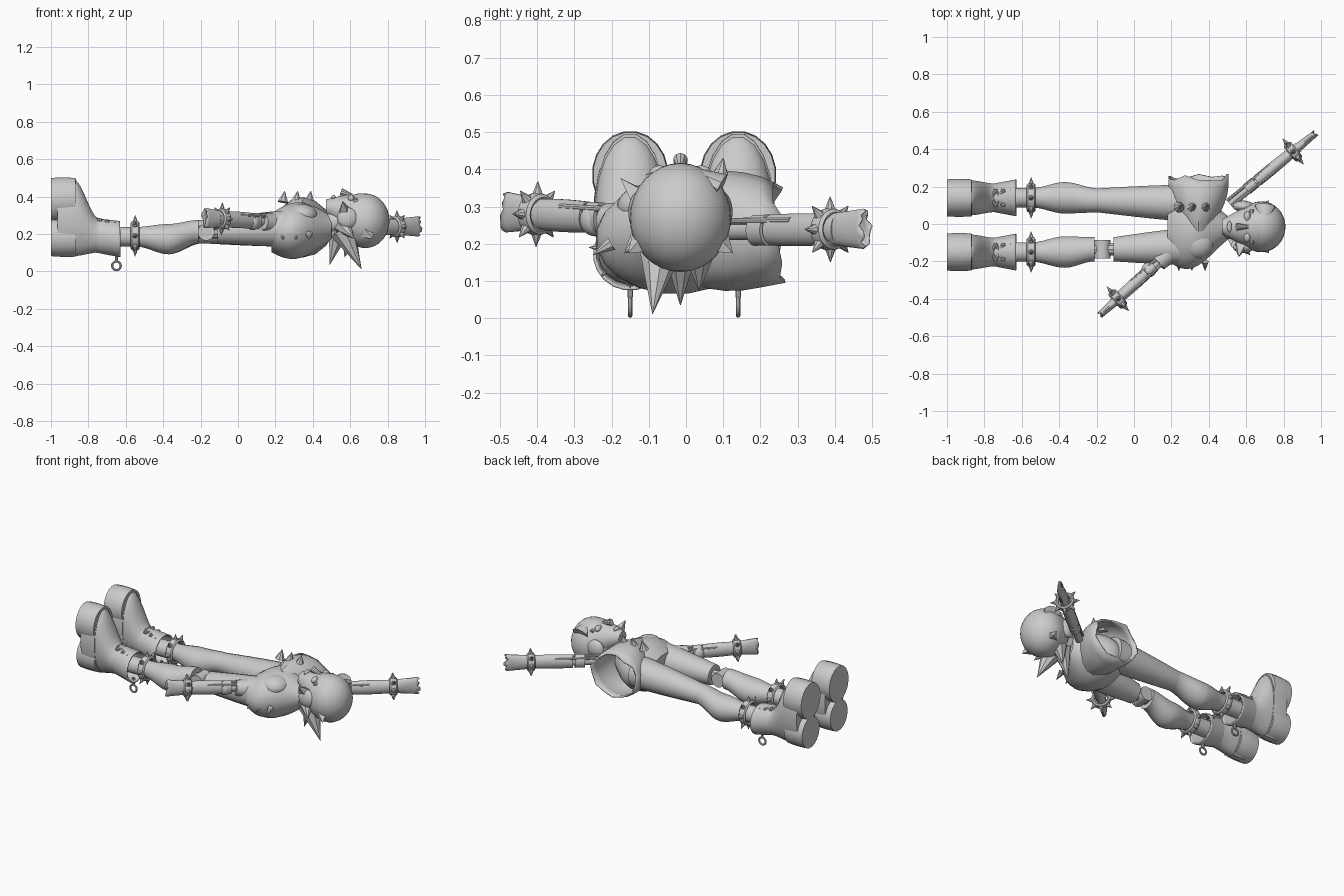
import bpy, bmesh, random
from math import sin, cos, pi, tau
from mathutils import Vector, Matrix

random.seed(4)
if "Cube" in bpy.data.objects:
    bpy.data.objects.remove(bpy.data.objects["Cube"])

colour = (.6, .6, .6, 1)
grey = bpy.data.materials.new("plain_grey")
grey.use_nodes = True
grey.diffuse_color = colour
grey.node_tree.nodes["Principled BSDF"].inputs["Base Color"].default_value = colour
parts = []
world = Matrix()


def finish(name, bm, matrix, wall=0):
    bmesh.ops.recalc_face_normals(bm, faces=bm.faces)
    mesh = bpy.data.meshes.new(name)
    bm.to_mesh(mesh)
    bm.free()
    mesh.materials.append(grey)
    part = bpy.data.objects.new(name, mesh)
    part.matrix_world = matrix
    bpy.context.collection.objects.link(part)
    if wall:
        part.modifiers.new("wall", "SOLIDIFY").thickness = wall
    parts.append(part)


def aim(start, end):
    # frame whose local x runs from start to end
    start, end = Vector(start), Vector(end)
    turn = (end - start).to_track_quat('X', 'Z')
    return Matrix.Translation(start) @ turn.to_matrix().to_4x4()


def tube(name, start, end, start_size, end_size, bulge=0, matrix=world,
         sides=20, steps=10, ease=False, torn=0, wall=0):
    # elliptical sections across local x; sizes are half width and half height
    start, end = Vector(start), Vector(end)
    start_size, end_size = Vector(start_size), Vector(end_size)
    bm = bmesh.new()
    rings = []
    for step in range(steps + 1):
        t = step / steps
        blend = t * t * (3 - 2 * t) if ease else t
        centre = start.lerp(end, blend)
        centre.x = start.x + (end.x - start.x) * t
        size = start_size.lerp(end_size, blend) * (1 + bulge * sin(pi * t))
        ring = []
        for side in range(sides):
            angle = tau * (side + .5) / sides
            tear = random.uniform(-torn, torn) if step == steps else 0
            ring.append(bm.verts.new(centre + Vector((tear, size.x * cos(angle), size.y * sin(angle)))))
        rings.append(ring)
    for near, far in zip(rings, rings[1:]):
        for side in range(sides):
            after = (side + 1) % sides
            bm.faces.new((near[side], near[after], far[after], far[side]))
    bm.faces.new(rings[0])
    if not wall:
        bm.faces.new(rings[-1])
    finish(name, bm, matrix, wall)


def rod(name, start, end, radius, tip=None, sides=10, flat=1):
    # straight round bar, tapered when a tip radius is given
    tip = radius if tip is None else tip
    length = (Vector(end) - Vector(start)).length
    tube(name, (0, 0, 0), (length, 0, 0), (radius * flat, radius), (tip * flat, tip),
         matrix=aim(start, end), sides=sides, steps=1)


def spike(name, root, tip, radius, sides=8):
    rod(name, root, tip, radius, .001, sides)


def ball(name, centre, size):
    bm = bmesh.new()
    bmesh.ops.create_uvsphere(bm, u_segments=32, v_segments=16, radius=1)
    finish(name, bm, Matrix.Translation(centre) @ Matrix.Diagonal((*size, 1)))


def hoop(name, matrix, radius, thick, stretch=1, count=28, sides=8):
    # ring around local x
    bm = bmesh.new()
    grid = []
    for step in range(count):
        turn = tau * step / count
        row = []
        for side in range(sides):
            angle = tau * side / sides
            reach = radius + thick * cos(angle)
            row.append(bm.verts.new((thick * stretch * sin(angle), reach * cos(turn), reach * sin(turn))))
        grid.append(row)
    for step, row in enumerate(grid):
        ahead = grid[(step + 1) % count]
        for side in range(sides):
            after = (side + 1) % sides
            bm.faces.new((row[side], ahead[side], ahead[after], row[after]))
    finish(name, bm, matrix)


def spiked_band(name, matrix, radius, studs=8):
    hoop(name, matrix, radius, .012, stretch=2)
    for stud in range(studs):
        turn = tau * stud / studs
        out = Vector((0, cos(turn), sin(turn)))
        spike(name + "_spike", matrix @ (out * radius), matrix @ (out * (radius + .042)), .018)


# Legs, the right one broken at a pinned knee
hip_size, knee_size, calf_size, ankle_size = (.1, .1), (.065, .063), (.085, .082), (.052, .052)
for side, y in (("left", .14), ("right", -.15)):
    knee = y * .9
    gap = .04 if side == "right" else 0
    tube(side + "_ankle", (-.7, y, .185), (-.55, y, .185), ankle_size, ankle_size)
    tube(side + "_lower_calf", (-.55, y, .185), (-.37, y, .172), ankle_size, calf_size, ease=True)
    tube(side + "_upper_calf", (-.37, y, .172), (-.19 - gap / 2, knee, .212), calf_size, knee_size, ease=True)
    tube(side + "_thigh", (-.19 + 2 * gap, knee, .212), (.27, .8 * y, .23), knee_size, hip_size, .03)
    if gap:
        rod("right_knee_pin", (-.17, knee - .05, .21), (-.17, knee + .05, .21), .045, sides=20)
        rod("right_knee_core", (-.25, knee, .21), (-.1, knee, .21), .035)

    # Boot with flared cuff, laces and a two-lobed sole
    tube(side + "_boot_welt", (-.965, y, .287), (-.865, y, .287), (.097, .21), (.097, .21), .02)
    tube(side + "_boot_foot", (-.88, y, .287), (-.74, y, .19), (.095, .208), (.077, .09), ease=True)
    tube(side + "_boot_cuff", (-.76, y, .192), (-.63, y, .172), (.075, .093), (.1, .098), wall=.008)
    tube(side + "_toe_tread", (-1, y, .385), (-.87, y, .385), (.1, .115), (.1, .115), .03)
    tube(side + "_heel_tread", (-1, y, .18), (-.87, y, .18), (.09, .1), (.09, .1), .03)
    for row in range(3):
        x, z = -.78 + row * .04, .285 - row * .01
        for sign in (-1, 1):
            rod(side + "_boot_lace", (x, y - sign * .045, z), (x + .04, y + sign * .045, z - .01), .009)
    rod(side + "_boot_loop", (-.65, y, .1), (-.65, y, .055), .008)
    hoop(side + "_pull_ring", aim((-.65, y, .03), (-.65, 1, .03)), .023, .006)
    spiked_band(side + "_ankle_band", Matrix.Translation((-.55, y, .19)), .068)

# Torso and neck
tube("torso", (.18, -.03, .205), (.5, -.02, .235), (.165, .105), (.065, .065), .75)
tube("neck", (.46, -.02, .25), (.58, -.02, .28), (.06, .06), (.06, .06))
ball("right_chest", (.34, -.1, .3), (.085, .085, .06))
for x in (.24, .31, .38):
    spike("side_spike", (x, -.2, .2), (x, -.25, .17), .02)
    spike("shell_spike", (x, .09, .37), (x + .01, .1, .43), .03)

# Torn shell open to the left, with its inner core
shell = aim((.345, 0, .24), (.345, 1, .24))
tube("side_shell", (-.04, 0, 0), (.25, 0, -.01), (.065, .13), (.165, .135), .22, shell,
     sides=14, steps=6, torn=.018, wall=.01)
tube("shell_core", (0, 0, 0), (.13, 0, 0), (.08, .09), (.03, .04), .1, shell)

# Head and hair cap, placed around the head centre
head = Vector((.66, -.015, .275))


def on_head(x, y, z):
    return head + Vector((x, y, z))


ball("head", head, (.14, .13, .142))
ball("hair_cap", on_head(.02, 0, -.005), (.13, .136, .146))
tube("jaw", on_head(-.19, 0, .07), on_head(0, 0, .01), (.04, .04), (.12, .12), .15)
rod("nose", on_head(-.05, 0, .13), on_head(-.11, 0, .15), .01, .02)
ball("lips", on_head(-.15, 0, .12), (.012, .03, .012))
spike("side_horn", on_head(-.09, -.1, .04), on_head(-.1, -.16, .1), .04, 4)
rod("fringe", on_head(.04, .11, .08), on_head(.03, 0, .135), .035, .002, flat=1.6)
for sign in (-1, 1):
    ball("eye", on_head(-.055, sign * .055, .115), (.018, .028, .02))
    rod("brow", on_head(-.03, sign * .02, .12), on_head(-.03, sign * .09, .1), .012)
    ball("ear_disc", on_head(-.075, sign * .11, .01), (.056, .03, .056))
    spike("temple_horn", on_head(.03, sign * .1, -.07), on_head(.06, sign * .14, -.1), .04, 4)

# Hair spikes swept down behind the head
spike("long_hair_spike", on_head(-.1, -.05, -.06), on_head(0, -.075, -.263), .07)
spike("neck_hair_spike", on_head(-.12, 0, -.06), on_head(-.17, 0, -.24), .06)
spike("left_hair_spike", on_head(-.06, .05, -.09), on_head(-.09, .05, -.2), .05)
spike("right_hair_spike", on_head(-.1, -.08, -.03), on_head(-.04, -.15, -.1), .05)


def arm(side, shoulder, wrist):
    # bare core, forearm shell, flat flared wrist and band
    matrix = aim(shoulder, wrist)
    length = (Vector(wrist) - Vector(shoulder)).length

    def section(name, start, end, start_size, end_size, bulge=0, **options):
        tube(side + name, (start * length, 0, 0), (end * length, 0, 0),
             start_size, end_size, bulge, matrix, **options)

    slim, wide, thin = (.022, .026), (.032, .042), (.027, .04)
    section("_arm_core", 0, .8, slim, slim)
    section("_elbow_cuff", .2, .3, wide, wide)
    section("_forearm", .32, .8, wide, thin, .08)
    section("_wrist", .7, .99, thin, (.018, .055), wall=.005, torn=.012)
    for sign in (-1, 1):
        cable = Vector((0, sign * .02, .025))
        rod(side + "_arm_cable", matrix @ cable, matrix @ (cable + Vector((length / 2, 0, 0))), .009)
    spiked_band(side + "_wrist_band", matrix @ Matrix.Translation((.74 * length, 0, 0)), .046)


# Arms and the remaining right shoulder
arm("left", (.51, .11, .235), (.97, .485, .24))
arm("right", (.18, -.16, .265), (-.18, -.485, .285))
ball("right_elbow", (.08, -.245, .265), (.04, .04, .045))
rod("right_upper_arm", (.22, -.12, .25), (.13, -.21, .265), .065, .045, sides=20)

# Smooth shading with crisp edges
bpy.ops.object.select_all(action='DESELECT')
for part in parts:
    part.select_set(True)
bpy.context.view_layer.objects.active = parts[0]
bpy.ops.object.shade_smooth_by_angle(angle=.6)
